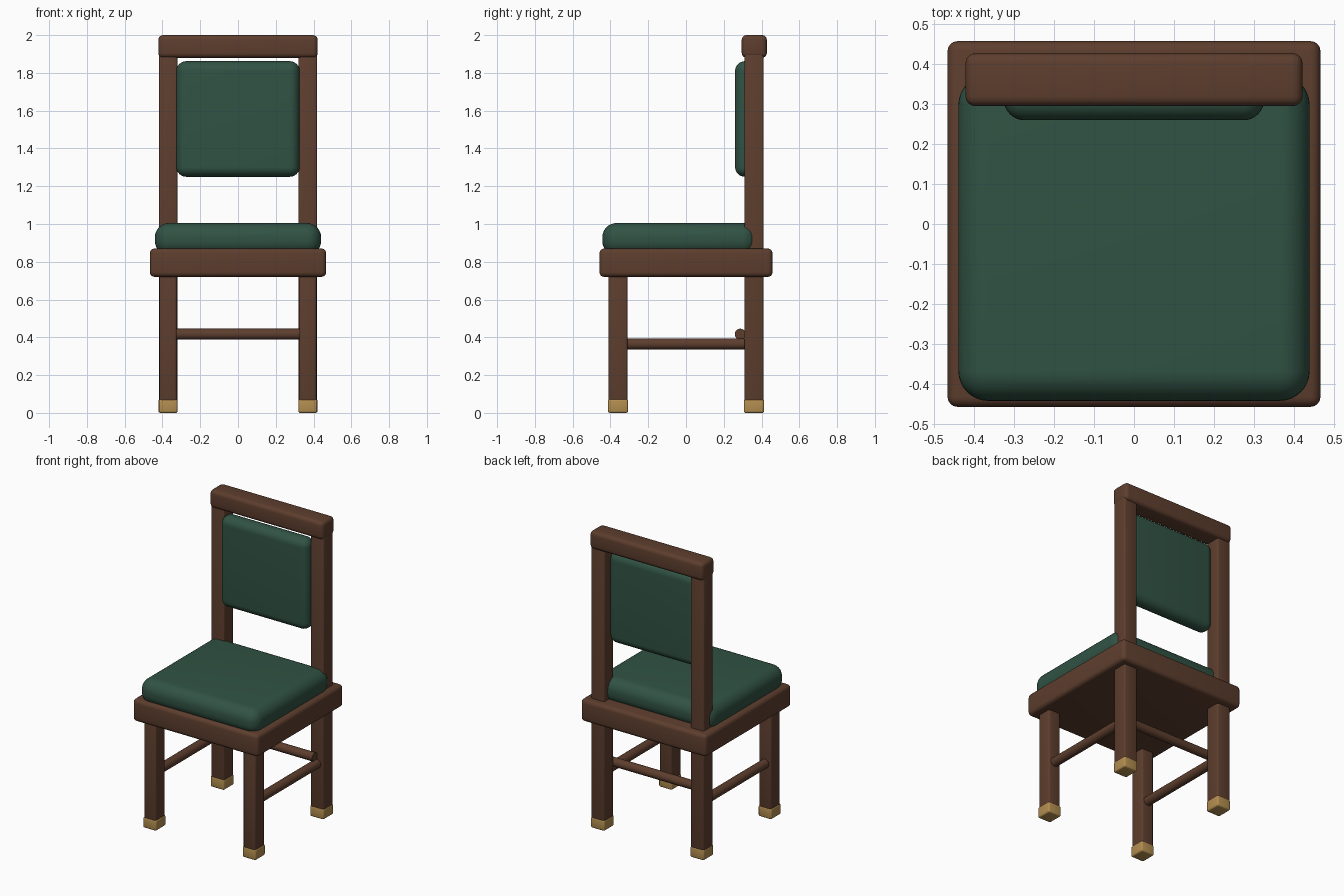
import bpy, math

if "Cube" in bpy.data.objects:
    bpy.data.objects.remove(bpy.data.objects["Cube"])


def material(name, rgb):
    m = bpy.data.materials.new(name)
    m.diffuse_color = (*rgb, 1)
    m.use_nodes = True
    m.node_tree.nodes["Principled BSDF"].inputs["Base Color"].default_value = m.diffuse_color
    return m


wood = material("dark wood", (0.11, 0.048, 0.027))
fabric = material("green fabric", (0.03, 0.085, 0.057))
brass = material("brass", (0.45, 0.27, 0.08))


def finish(obj, name, mat):
    obj.name = name
    obj.data.materials.append(mat)
    bpy.ops.object.shade_smooth_by_angle(angle=math.radians(35))


def box(name, x, y, z, bevel, segments, mat):
    """Rounded box given its (min, max) range on each axis."""
    centre = [(a + b) / 2 for a, b in (x, y, z)]
    bpy.ops.mesh.primitive_cube_add(size=1, location=centre)
    obj = bpy.context.object
    obj.scale = [b - a for a, b in (x, y, z)]
    bpy.ops.object.transform_apply(location=False, rotation=False, scale=True)
    mod = obj.modifiers.new("Rounded edges", 'BEVEL')
    mod.width, mod.segments = bevel, segments
    bpy.ops.object.modifier_apply(modifier=mod.name)
    finish(obj, name, mat)


def rod(name, location, length, radius, rotation):
    bpy.ops.mesh.primitive_cylinder_add(vertices=24, radius=radius, depth=length,
                                        location=location, rotation=rotation)
    finish(bpy.context.object, name, wood)


def leg(name, x, y, hx, hy, z, mat, bevel):
    box(name, (x - hx, x + hx), (y - hy, y + hy), z, bevel, 3, mat)


# Seat frame and cushion
box("seat_frame", (-0.467, 0.467), (-0.458, 0.458), (0.72, 0.87), 0.025, 4, wood)
box("seat_cushion", (-0.44, 0.44), (-0.443, 0.373), (0.835, 1.005), 0.075, 8, fabric)

# Legs, posts, feet and side stretchers, mirrored left and right
for side, s in (("left", -1), ("right", 1)):
    x = s * 0.37
    leg("front_leg_" + side, x, -0.36, 0.045, 0.05, (0.03, 0.78), wood, 0.01)
    leg("back_post_" + side, x, 0.36, 0.049, 0.051, (0.03, 1.93), wood, 0.01)
    leg("front_foot_" + side, x, -0.36, 0.049, 0.053, (0, 0.072), brass, 0.01)
    leg("back_foot_" + side, x, 0.36, 0.051, 0.054, (0, 0.072), brass, 0.01)
    rod("side_stretcher_" + side, (x, 0, 0.365), 0.70, 0.03, (math.pi / 2, 0, 0))

# Rear stretcher
rod("rear_stretcher", (0, 0.287, 0.417), 0.74, 0.029, (0, math.pi / 2, 0))

# Backrest pad and top rail
box("back_pad", (-0.326, 0.326), (0.26, 0.37), (1.25, 1.862), 0.052, 8, fabric)
box("top_rail", (-0.422, 0.422), (0.295, 0.428), (1.88, 2.0), 0.025, 4, wood)
